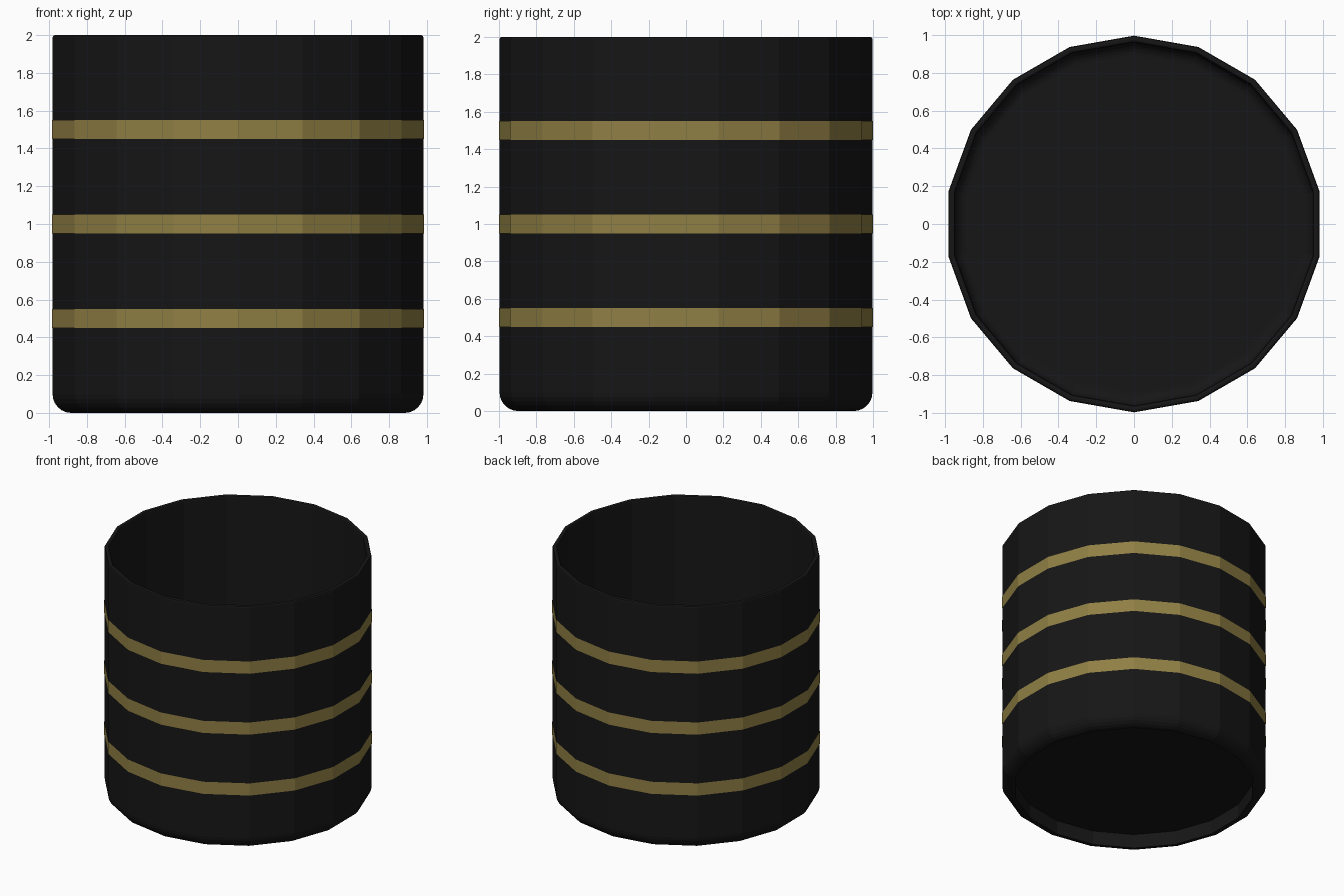
import bpy, math

if "Cube" in bpy.data.objects:
    bpy.data.objects.remove(bpy.data.objects["Cube"])

SIDES = 18


def material(name, color):
    m = bpy.data.materials.new(name)
    m.diffuse_color = (*color, 1)
    m.use_nodes = True
    m.node_tree.nodes["Principled BSDF"].inputs["Base Color"].default_value = m.diffuse_color
    return m


def lathe(name, profile, mat, caps=True):
    """Revolve (radius, z) points, optionally capping both ends with a flat disc."""
    verts, faces = [], []
    for r, z in profile:
        for i in range(SIDES):
            a = math.pi / 2 + 2 * math.pi * i / SIDES
            verts.append((r * math.cos(a), r * math.sin(a), z))
    n = len(profile)
    for k in range(n - 1):
        for i in range(SIDES):
            j = (i + 1) % SIDES
            faces.append((k * SIDES + i, k * SIDES + j,
                          (k + 1) * SIDES + j, (k + 1) * SIDES + i))
    if caps:
        faces.append(tuple(reversed(range(SIDES))))
        faces.append(tuple((n - 1) * SIDES + i for i in range(SIDES)))
    me = bpy.data.meshes.new(name)
    me.from_pydata(verts, [], faces)
    me.materials.append(mat)
    ob = bpy.data.objects.new(name, me)
    bpy.context.collection.objects.link(ob)
    return ob


def arc(cr, cz, rad, a0, a1, steps):
    """Rounded profile points between two angles in degrees."""
    angles = [math.radians(a0 + (a1 - a0) * s / steps) for s in range(steps + 1)]
    return [(cr + rad * math.cos(a), cz + rad * math.sin(a)) for a in angles]


black = material("black", (0.008, 0.008, 0.008))
gold = material("gold", (0.28, 0.215, 0.058))

# Hollow cup: recessed underside, rounded foot, softened rim, inner wall and floor
R, WALL, UNDERSIDE, FLOOR = 0.997, 0.035, 0.115, 0.135
profile = ([(R - 0.1, UNDERSIDE)]
           + arc(R - 0.1, 0.1, 0.1, -90, 0, 6)
           + arc(R - 0.012, 1.988, 0.012, 0, 90, 2)
           + arc(R - WALL + 0.012, 1.988, 0.012, 90, 180, 2)
           + arc(R - 0.1, FLOOR + 0.1 - WALL, 0.1 - WALL, 0, -90, 6))
lathe("cup_body", profile, black)

# Three thin trim bands wrapped around the wall
for i, z in enumerate((0.5, 1.0, 1.5)):
    lathe(f"trim_band_{i + 1}", [(1.0, z - 0.05), (1.0, z + 0.05)], gold, caps=False)
